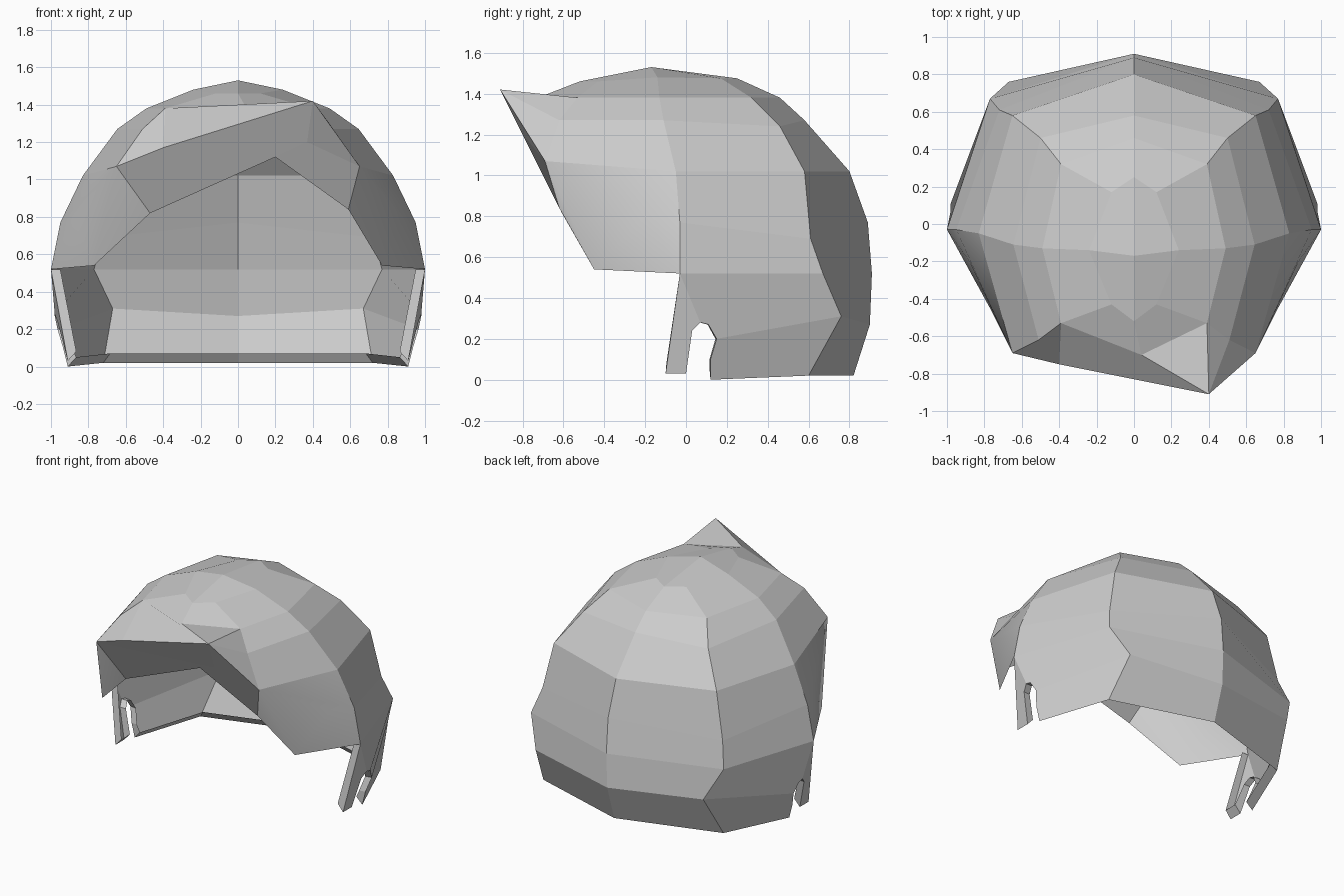
import bpy, bmesh
from mathutils import Vector

if "Cube" in bpy.data.objects:
    bpy.data.objects.remove(bpy.data.objects["Cube"])

CORE = Vector((0, 0, 0.6))


def build(name, faces, smooth=False):
    """Make one open sheet from point loops, welded and facing outward."""
    bm = bmesh.new()
    for loop in faces:
        bm.faces.new([bm.verts.new(p) for p in loop])
    bmesh.ops.remove_doubles(bm, verts=bm.verts, dist=0.002)
    bm.normal_update()
    for f in bm.faces:
        if f.normal.dot(f.calc_center_median() - CORE) < 0:
            f.normal_flip()
        f.smooth = smooth
    me = bpy.data.meshes.new(name)
    bm.to_mesh(me)
    bm.free()
    ob = bpy.data.objects.new(name, me)
    bpy.context.collection.objects.link(ob)
    return ob


def flip(loop):
    return [(-x, y, z) for x, y, z in loop]


def both(faces):
    return faces + [flip(f) for f in faces]


def loft(a, b):
    """Quads between two profiles."""
    return [[a[i], a[i + 1], b[i + 1], b[i]] for i in range(min(len(a), len(b)) - 1)]


# Profiles running down from the crown: back centre, back corner, side, front corner
apex = (0, -0.17, 1.53)
back = [(0, .25, 1.475), (0, .46, 1.38), (0, .58, 1.27), (0, .80, 1.02),
        (0, .89, .77), (0, .91, .52), (0, .90, .27), (0, .82, .02)]
corner = [(.12, .17, 1.475), (.39, .32, 1.38), (.50, .46, 1.24), (.65, .58, 1.02),
          (.72, .61, .69), (.77, .67, .52), (.67, .76, .31), (.72, .60, .02)]
side = [(.24, -.14, 1.48), (.49, -.13, 1.38), (.645, -.11, 1.27), (.83, -.05, 1.02),
        (.95, -.03, .77), (1.0, -.03, .52)]
front = [(.12, -.43, 1.46), (.39, -.53, 1.38), (.51, -.62, 1.27), (.65, -.69, 1.07)]
mid1, mid2 = (0, -.52, 1.46), (.04, -.70, 1.39)

# Crown cap, back and sides
shell = both([[apex, back[0], corner[0], side[0]],
              [apex, side[0], front[0], mid1]]
             + loft(back, corner) + loft(corner, side) + loft(side, front[:4]))
shell += [[mid1, front[0], front[1], mid2],
          [mid1, mid2] + flip([front[1], front[0]])]
build("hair_shell", shell)

# Sideburn and ear notch panels
notch = [(.91, -.10, .03), (.91, 0, .03), (.965, .03, .24), (.98, .07, .28),
         (.98, .11, .27), (.965, .15, .20), (.935, .12, .10), (.91, .12, 0)]
build("sideburn_panels", both([
    [side[5]] + notch[:4],
    [side[5], notch[3], notch[4], notch[5], corner[6], corner[5]],
    notch[5:] + [corner[7], corner[6]]]))

# Folded hem along the lower edge
chain = [side[5]] + notch + [corner[7], back[7]]
inner = [(x * .95, y * .96, z + (.05 if z < .04 else 0)) for x, y, z in chain]
build("hem_lip", both(loft(chain, inner)))

# Fringe with one raised pointed tuft
tip, brow = (.40, -.91, 1.42), (-.40, -.75, 1.17)
crease, part = (.37, -.80, 1.20), (.20, -.72, 1.12)
low_r, low_l = (.59, -.62, .84), (-.47, -.61, .82)
left = flip(front)
build("fringe", [
    [left[1], mid2, tip, brow],
    [left[1], brow, left[3], left[2]],
    [mid2, front[1], tip],
    [tip, front[1], front[2]],
    [tip, front[2], front[3]],
    [tip, front[3], crease],
    [left[3], brow, tip, crease],
    [left[3], crease, part, low_l],
    [crease, front[3], low_r, part]])

# Cheek locks, softly shaded
lock, fold = (.77, -.45, .54), (.88, -.20, .80)


def cheek(low):
    return [[front[3], side[3], side[4], fold],
            [front[3], fold, lock, low],
            [fold, side[4], side[5]],
            [fold, side[5], lock]]


build("cheek_lock_right", cheek(low_r), True)
build("cheek_lock_left", [flip(f) for f in cheek(flip([low_l])[0])], True)
